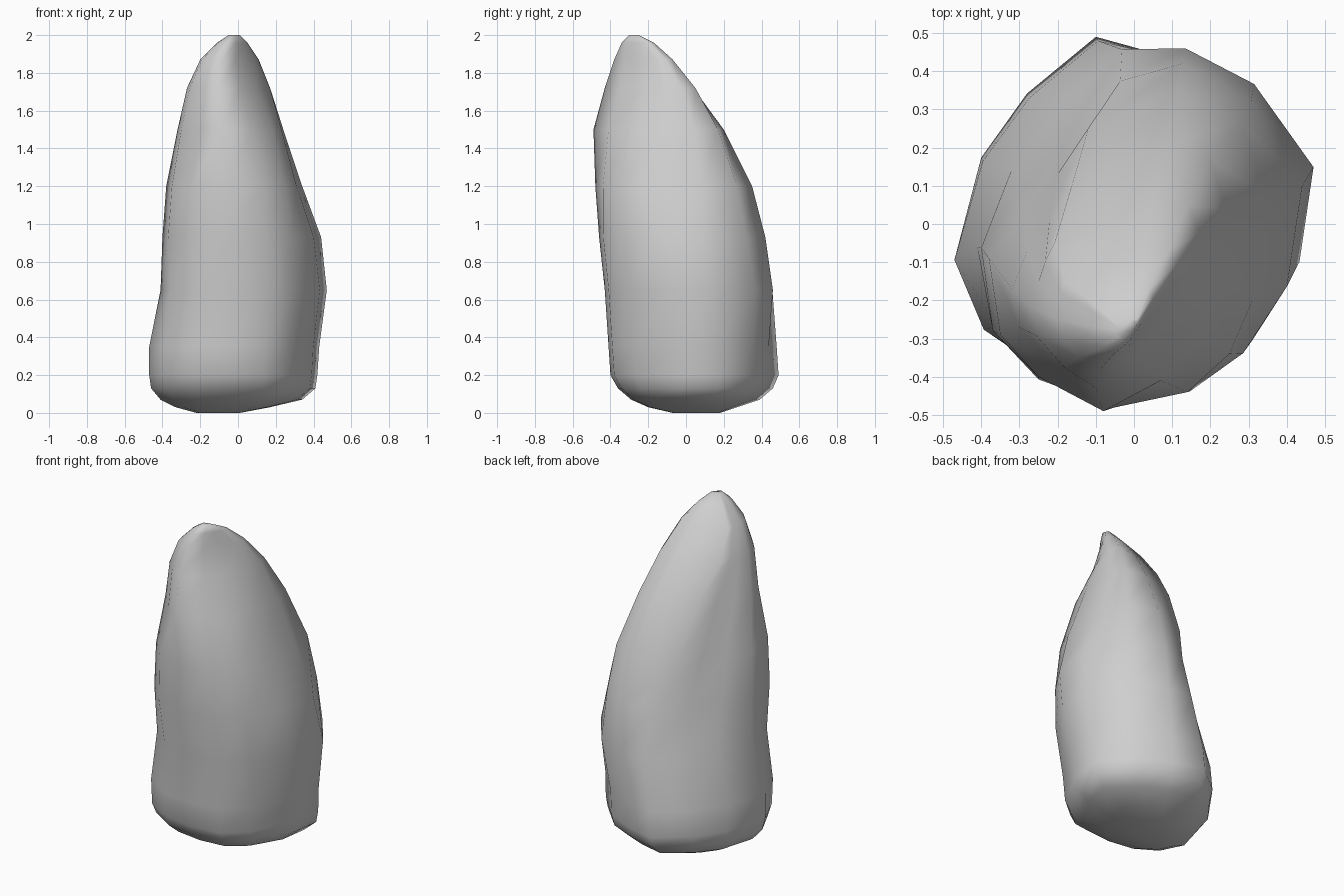
import bpy
import bmesh
from mathutils import Vector

# Remove the default cube only
default_cube = bpy.data.objects.get("Cube")
if default_cube:
    bpy.data.objects.remove(default_cube, do_unlink=True)


def make_material(name, colour):
    """One flat colour, shown in the viewport and in a render."""
    material = bpy.data.materials.new(name)
    material.use_nodes = True
    material.diffuse_color = colour
    shader = material.node_tree.nodes["Principled BSDF"]
    shader.inputs["Base Color"].default_value = colour
    shader.inputs["Roughness"].default_value = 0.8
    return material


def normalise(outline):
    """Scale an outline so that it fills the unit square."""
    points = [Vector(point) for point in outline]
    low = Vector(min(p[axis] for p in points) for axis in range(2))
    high = Vector(max(p[axis] for p in points) for axis in range(2))
    size = high - low
    return [Vector(((p.x - low.x) / size.x, (p.y - low.y) / size.y)) for p in points]


# Cross-sections of the stone, running from the back corner round the right side
foot = [(-.1, .49), (-.28, .34), (-.4, .17), (-.47, -.1), (-.39, -.28), (-.24, -.38), (-.05, -.41),
        (.14, -.39), (.27, -.28), (.39, -.05), (.42, .17), (.25, .36), (.08, .44)]
waist = [(-.03, .39), (-.18, .23), (-.3, .09), (-.4, -.06), (-.37, -.28), (-.25, -.41), (-.1, -.46),
         (.14, -.44), (.28, -.34), (.4, -.16), (.44, .1), (.3, .33), (.12, .43)]
chest = [(-.12, .25), (-.2, .13), (-.29, .02), (-.38, -.09), (-.35, -.29), (-.25, -.4), (-.05, -.48),
         (.14, -.44), (.25, -.34), (.31, -.2), (.34, .08), (.28, .27), (.12, .35)]
shoulder = [(-.16, .11), (-.22, .02), (-.28, -.07), (-.32, -.17), (-.3, -.27), (-.19, -.4), (-.08, -.49),
            (.07, -.41), (.18, -.29), (.23, -.14), (.24, .04), (.2, .17), (.08, .2)]
crest = [(-.19, -.15), (-.2, -.18), (-.2, -.21), (-.21, -.25), (-.2, -.3), (-.15, -.35), (-.09, -.38),
         (-.01, -.32), (.06, -.23), (.1, -.16), (.12, -.11), (.1, -.07), (0, -.09)]
sections = [(z, normalise(outline)) for z, outline in
            ((.3, foot), (.9, waist), (1.2, chest), (1.5, shoulder), (1.85, crest))]

# Height and extent of each ring: z, left, right, front, back
rings = [
    (0, -.22, .01, -.07, .18),
    (.03, -.33, .17, -.2, .27),
    (.07, -.41, .34, -.29, .39),
    (.13, -.46, .41, -.36, .46),
    (.2, -.47, .42, -.4, .49),
    (.35, -.47, .43, -.41, .48),
    (.65, -.41, .47, -.43, .46),
    (.93, -.4, .44, -.46, .42),
    (1.2, -.38, .34, -.48, .35),
    (1.5, -.32, .24, -.49, .2),
    (1.72, -.27, .17, -.43, .05),
    (1.87, -.2, .11, -.38, -.07),
    (1.96, -.11, .05, -.34, -.17),
    (2, -.05, .01, -.3, -.25),
]


def section_at(z):
    """Blend the neighbouring cross-sections at a height."""
    for (z_low, lower), (z_high, upper) in zip(sections, sections[1:]):
        if z <= z_high:
            blend = max(0, (z - z_low) / (z_high - z_low))
            return normalise([a.lerp(b, blend) for a, b in zip(lower, upper)])
    return sections[-1][1]


# Loft the rings into one closed body
bm = bmesh.new()
loops = []
for z, left, right, front, back in rings:
    loops.append([
        bm.verts.new((left + p.x * (right - left), front + p.y * (back - front), z))
        for p in section_at(z)
    ])
for below, above in zip(loops, loops[1:]):
    count = len(below)
    for i in range(count):
        j = (i + 1) % count
        bm.faces.new((below[i], below[j], above[j], above[i]))
bm.faces.new(loops[0])
bm.faces.new(loops[-1])
bmesh.ops.recalc_face_normals(bm, faces=bm.faces)
for face in bm.faces:
    face.smooth = True

mesh = bpy.data.meshes.new("standing_stone")
bm.to_mesh(mesh)
bm.free()
mesh.materials.append(make_material("stone_grey", (.62, .62, .62, 1)))
stone = bpy.data.objects.new("standing_stone", mesh)
bpy.context.collection.objects.link(stone)
